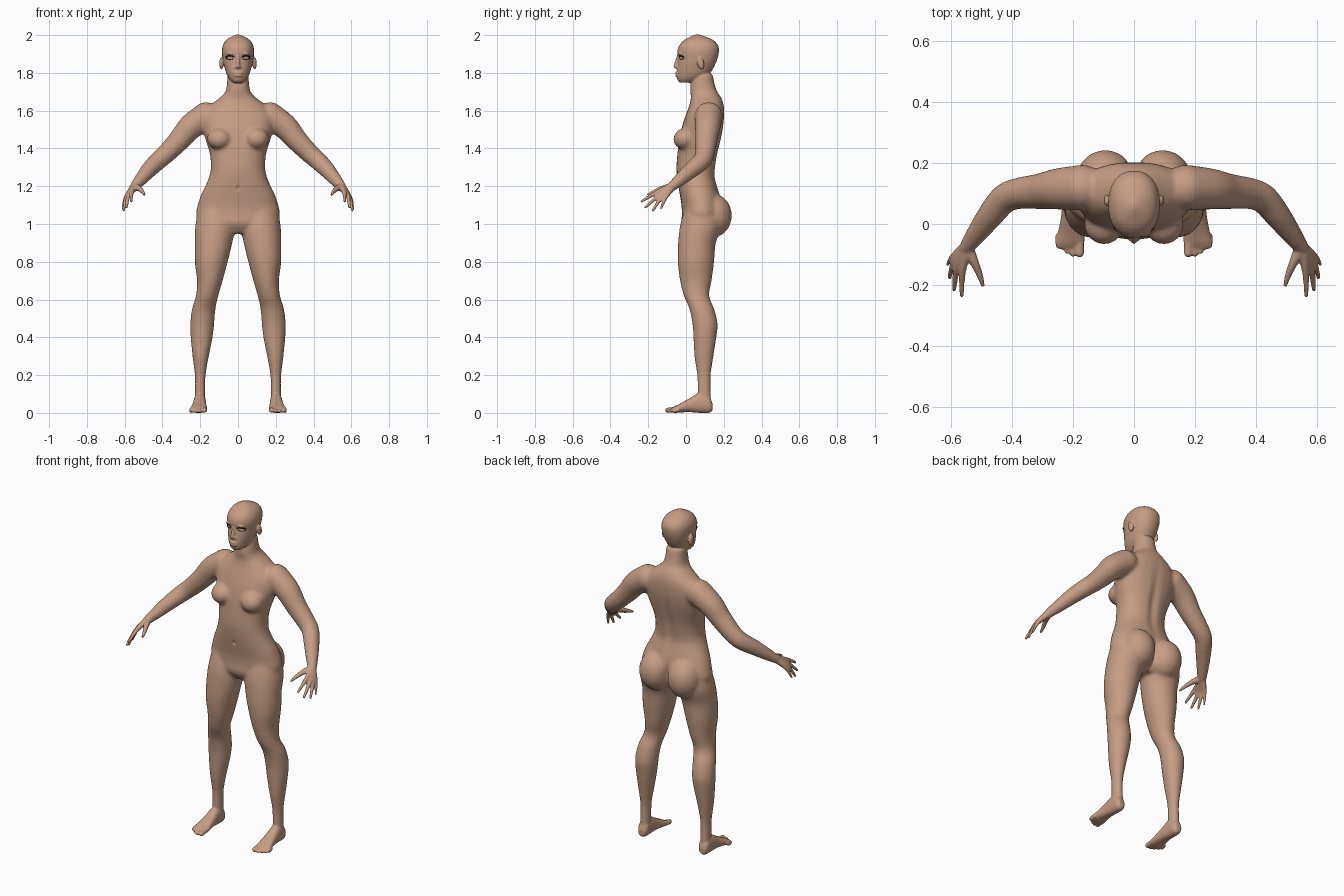
import bpy, bmesh, math
from mathutils import Vector, Matrix

if "Cube" in bpy.data.objects:
    bpy.data.objects.remove(bpy.data.objects["Cube"])


def material(name, colour):
    mat = bpy.data.materials.new(name)
    mat.use_nodes = True
    mat.diffuse_color = (*colour, 1)
    mat.node_tree.nodes["Principled BSDF"].inputs["Base Color"].default_value = (*colour, 1)
    return mat


skin = material("skin", (0.56, 0.335, 0.23))
black = material("lash black", (0.008, 0.007, 0.006))
white = material("eye white", (0.6, 0.55, 0.5))


def spline(rows, steps=4):
    """Smooth curve through rows of numbers."""
    rows = [Vector(r) for r in rows]
    out = []
    for i in range(len(rows) - 1):
        a, b, c, d = rows[max(i - 1, 0)], rows[i], rows[i + 1], rows[min(i + 2, len(rows) - 1)]
        for k in range(steps):
            t = k / steps
            out.append(b + (c - a) * (t / 2) + (a * 2 - b * 5 + c * 4 - d) * (t * t / 2)
                       + (b * 3 - a - c * 3 + d) * (t ** 3 / 2))
    return out + [rows[-1]]


def loft(bm, rings, power=1.0, n=28):
    """Skin a closed surface over rings of (centre, axis, axis)."""
    def bend(v):
        return math.copysign(abs(v) ** power, v)
    loops = []
    for centre, u, v in rings:
        angles = [math.tau * k / n for k in range(n)]
        loops.append([bm.verts.new(centre + u * bend(math.cos(a)) + v * bend(math.sin(a))) for a in angles])
    for low, high in zip(loops, loops[1:]):
        for k in range(n):
            j = (k + 1) % n
            bm.faces.new((low[k], low[j], high[j], high[k]))
    bm.faces.new(loops[0][::-1])
    bm.faces.new(loops[-1])


def slab(bm, rows, upright=True, power=0.9):
    """Loft rows of (position, x from, x to, depth from, depth to)."""
    rings = []
    for p, x0, x1, d0, d1 in spline(rows):
        x, d = (x0 + x1) / 2, (d0 + d1) / 2
        centre = Vector((x, d, p) if upright else (x, p, d))
        other = Vector((0, 1, 0) if upright else (0, 0, 1))
        rings.append((centre, Vector(((x1 - x0) / 2, 0, 0)), other * ((d1 - d0) / 2)))
    loft(bm, rings, power)


def ball(bm, centre, size, turn=0.0):
    m = Matrix.Translation(centre) @ Matrix.Rotation(turn, 4, 'X') @ Matrix.Diagonal((*size, 1))
    bmesh.ops.create_uvsphere(bm, u_segments=24, v_segments=16, radius=1, matrix=m)


def tube(bm, rows, n=20):
    """Round-ended tube through rows of (x, y, z, radius)."""
    pts = spline(rows)
    rings = []
    for i, p in enumerate(pts):
        t = (pts[min(i + 1, len(pts) - 1)].xyz - pts[max(i - 1, 0)].xyz).normalized()
        u = t.cross(Vector((0, 0, 1))).normalized()
        rings.append((p.xyz, u * p.w, t.cross(u) * p.w))
    loft(bm, rings, n=n)
    for p in (pts[0], pts[-1]):
        ball(bm, p.xyz, (p.w,) * 3)


def mirror(bm):
    geom = bm.verts[:] + bm.edges[:] + bm.faces[:]
    copy = bmesh.ops.duplicate(bm, geom=geom)["geom"]
    bmesh.ops.scale(bm, vec=(-1, 1, 1), verts=[g for g in copy if isinstance(g, bmesh.types.BMVert)])
    bmesh.ops.reverse_faces(bm, faces=[g for g in copy if isinstance(g, bmesh.types.BMFace)])


def make(bm, name, *mats):
    mesh = bpy.data.meshes.new(name)
    bm.to_mesh(mesh)
    bm.free()
    ob = bpy.data.objects.new(name, mesh)
    bpy.context.collection.objects.link(ob)
    for m in mats:
        mesh.materials.append(m)
    mesh.shade_smooth()
    return ob


def fuse(ob, voxel, rounds):
    """Merge overlapping parts into one skin and soften the joins."""
    ob.modifiers.new("merge", 'REMESH').mode = 'VOXEL'
    ob.modifiers["merge"].voxel_size = voxel
    soft = ob.modifiers.new("soften", 'SMOOTH')
    soft.factor, soft.iterations = 0.5, rounds
    bpy.context.view_layer.update()
    graph = bpy.context.evaluated_depsgraph_get()
    mesh = bpy.data.meshes.new_from_object(ob.evaluated_get(graph))
    ob.modifiers.clear()
    ob.data = mesh
    return mesh


# Legs, arms, breasts and buttocks on one side, then mirrored
bm = bmesh.new()
slab(bm, [(1.1, .03, .2, 0, .17), (1, .012, .225, -.03, .19), (.9, .03, .229, -.042, .158),
          (.8, .054, .229, -.044, .149), (.7, .081, .217, -.032, .136), (.62, .104, .223, -.012, .123),
          (.55, .119, .244, .018, .15), (.47, .126, .253, .034, .168), (.4, .134, .251, .039, .161),
          (.3, .154, .241, .044, .146), (.2, .171, .229, .058, .132), (.12, .173, .228, .06, .132),
          (.04, .172, .23, .06, .136)], power=1)
tube(bm, [(.17, .12, 1.57, .075), (.25, .115, 1.515, .068), (.31, .107, 1.445, .059),
          (.38, .1, 1.373, .052), (.425, .083, 1.333, .049), (.47, .03, 1.288, .044),
          (.515, -.03, 1.236, .035), (.55, -.078, 1.195, .026)])
ball(bm, (.098, .0, 1.452), (.066, .068, .058), .25)
ball(bm, (.094, .145, 1.045), (.096, .098, .115))
mirror(bm)

# Torso and neck
trunk = [(.95, .07, .01, .13), (1, .19, -.022, .18), (1.05, .222, -.022, .19), (1.1, .214, -.024, .19),
         (1.15, .198, -.032, .18), (1.2, .174, -.041, .166), (1.25, .153, -.048, .154),
         (1.3, .144, -.051, .157), (1.37, .149, -.046, .168), (1.45, .173, -.035, .187),
         (1.52, .19, -.02, .199), (1.58, .185, 0, .203), (1.63, .145, .018, .2),
         (1.67, .095, .026, .186), (1.7, .067, .022, .166), (1.74, .059, .024, .152), (1.8, .055, .04, .14)]
slab(bm, [(z, -h, h, f, b) for z, h, f, b in trunk])
core = make(bm, "core")
fuse(core, 0.008, 12)

# Hands
bm = bmesh.new()
wrist = (.548, -.075, 1.197, .022)
fingers = [((.563, -.152, 1.168, .0125), (.565, -.235, 1.12, .007)),
           ((.58, -.143, 1.152, .0125), (.59, -.215, 1.088, .007)),
           ((.59, -.128, 1.143, .012), (.605, -.175, 1.072, .007)),
           ((.594, -.108, 1.14, .011), (.611, -.132, 1.082, .006))]
for knuckle, tip in fingers:
    tube(bm, [wrist, knuckle, tip])
tube(bm, [wrist, (.524, -.125, 1.188, .015), (.507, -.165, 1.172, .011), (.496, -.2, 1.156, .007)])

# Feet and toes
slab(bm, [(.14, .186, .22, .012, .05), (.12, .172, .232, 0, .09), (.07, .17, .235, 0, .105),
          (.02, .168, .24, .004, .078), (-.03, .163, .25, .002, .05), (-.06, .162, .258, 0, .035),
          (-.08, .168, .255, .004, .022)], upright=False)
for x, y, r in ((.178, -.096, .014), (.2, -.098, .01), (.219, -.089, .0095), (.236, -.076, .009), (.25, -.06, .009)):
    tube(bm, [(x, -.04, r + .006, r), (x, y, r, r)])

# Ears, nostrils and brow ridges
ball(bm, (.088, .078, 1.85), (.011, .018, .033), .25)
ball(bm, (.011, -.046, 1.829), (.008, .01, .007))
ball(bm, (.034, -.03, 1.902), (.024, .013, .007))
mirror(bm)

# Head, nose and lips
skull = [(1.748, .026, -.034, .03), (1.765, .044, -.046, .08), (1.79, .059, -.049, .12),
         (1.82, .069, -.048, .142), (1.85, .077, -.044, .157), (1.88, .082, -.042, .168),
         (1.91, .085, -.046, .174), (1.94, .082, -.039, .172), (1.97, .066, -.015, .15),
         (1.99, .038, .02, .108), (2.003, .006, .05, .07)]
slab(bm, [(z, -h, h, f, b) for z, h, f, b in skull])
tube(bm, [(0, -.041, 1.89, .008), (0, -.049, 1.86, .009), (0, -.055, 1.835, .011)])
for z in (1.798, 1.786):
    ball(bm, (0, -.047, z), (.024, .011, .007))

# One continuous skin
bm.from_mesh(core.data)
bpy.data.objects.remove(core)
body = make(bm, "body")
mesh = fuse(body, 0.005, 3)
mesh.materials.clear()
mesh.materials.append(skin)

# Soft hollows: (x, z, x width, z width, depth, facing)
hollows = [(.036, 1.881, .016, .011, .007, -1), (0, 1.792, .022, .003, .004, -1),
           (0, 1.19, .008, .011, .008, -1), (0, 1.36, .025, .16, .01, 1), (0, 1.03, .016, .07, .02, 1)]
for v, normal in [(v, v.normal.copy()) for v in mesh.vertices]:
    for x, z, wide, tall, depth, facing in hollows:
        if normal.y * facing > 0.2 and abs(v.co.x) < 0.1:
            fade = ((abs(v.co.x) - x) / wide) ** 2 + ((v.co.z - z) / tall) ** 2
            v.co.y -= facing * depth * math.exp(-fade)
    v.co.z = max(v.co.z, 0)
mesh.shade_smooth()

# Eyes, with dark irises on the faces that look forward
bm = bmesh.new()
ball(bm, (.036, -.014, 1.881), (.015, .015, .011), math.pi / 2)
bm.normal_update()
for f in bm.faces:
    f.material_index = int(f.normal.y < -0.85)
mirror(bm)
make(bm, "eyes", white, black)

# Lashes along both lids
bm = bmesh.new()
for z, lift, r in ((1.884, .006, .0036), (1.877, -.005, .002)):
    tube(bm, [(.019, -.035, z, r), (.034, -.033, z + lift, r), (.05, -.026, z + lift, r), (.063, -.013, z, r)], 8)
mirror(bm)
make(bm, "lashes", black)
